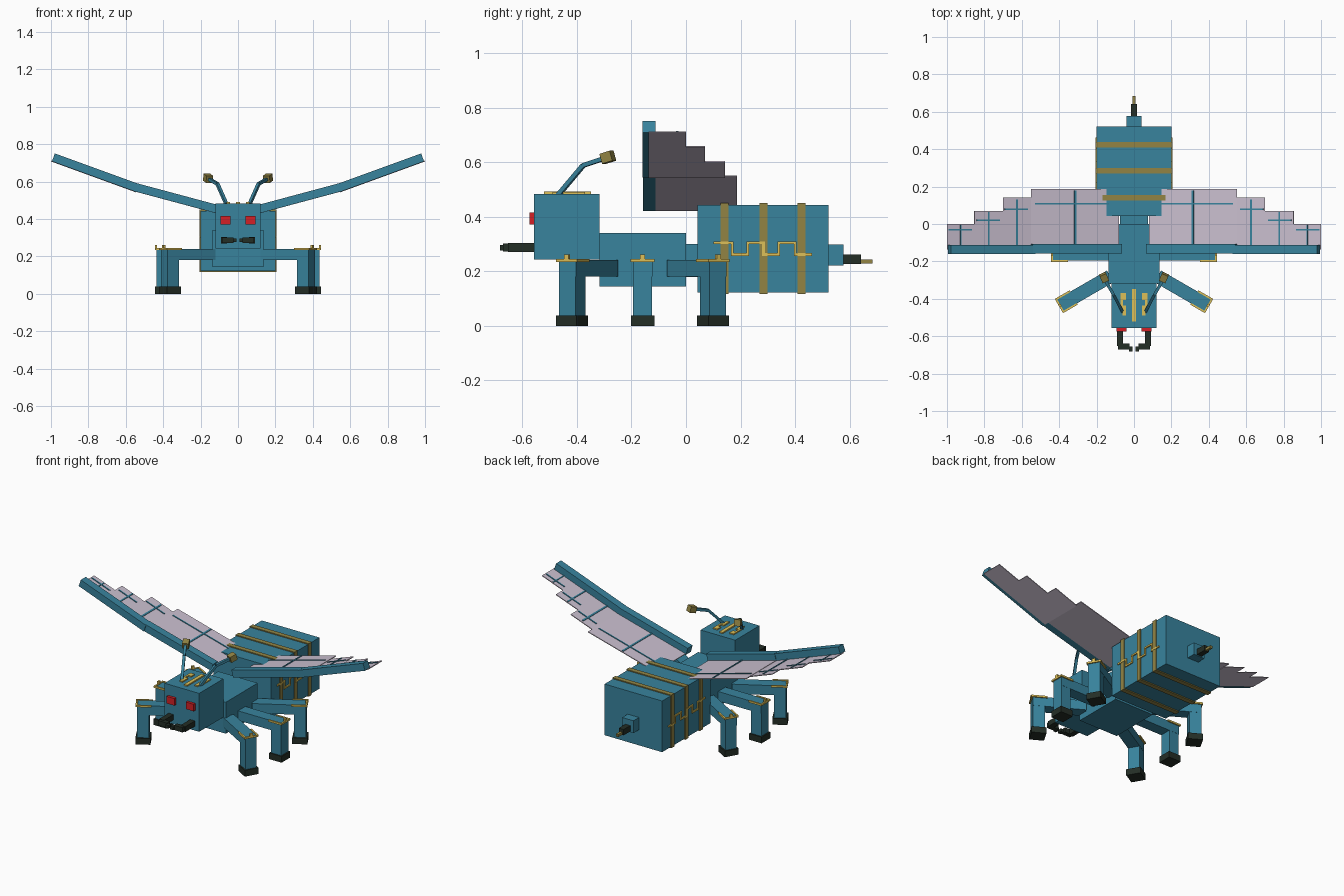
import bpy, math
from mathutils import Vector, Matrix

if "Cube" in bpy.data.objects:
    bpy.data.objects.remove(bpy.data.objects["Cube"])


def material(name, r, g, b):
    m = bpy.data.materials.new(name)
    lin = [((c / 255 + 0.055) / 1.055) ** 2.4 for c in (r, g, b)]
    m.diffuse_color = (*lin, 1)
    m.use_nodes = True
    m.node_tree.nodes["Principled BSDF"].inputs["Base Color"].default_value = m.diffuse_color
    return m


BLUE = material("shell_blue", 56, 131, 157)
DARK = material("dark_horn", 36, 46, 38)
GOLD = material("bright_gold", 222, 192, 88)
BRONZE = material("dull_gold", 146, 132, 68)
RED = material("eye_red", 212, 32, 38)
LILAC = material("wing_lilac", 202, 191, 207)


def box(name, mat, loc, size, rot=None):
    """Box given by centre, size and rotation matrix."""
    x, y, z = (c / 2 for c in size)
    verts = [Vector((i * x, j * y, k * z)) for i in (-1, 1) for j in (-1, 1) for k in (-1, 1)]
    rot = rot or Matrix.Identity(3)
    verts = [rot @ v for v in verts]
    faces = [(0, 1, 3, 2), (4, 6, 7, 5), (0, 4, 5, 1), (2, 3, 7, 6), (0, 2, 6, 4), (1, 5, 7, 3)]
    mesh = bpy.data.meshes.new(name)
    mesh.from_pydata(verts, [], faces)
    mesh.materials.append(mat)
    ob = bpy.data.objects.new(name, mesh)
    ob.location = loc
    bpy.context.collection.objects.link(ob)
    return ob


def span(name, mat, x, y, z):
    """Upright box given by its (low, high) limits on each axis."""
    lim = (x, y, z)
    return box(name, mat, [(a + b) / 2 for a, b in lim], [b - a for a, b in lim])


def bar(name, mat, a, b, width):
    """Square bar between two points."""
    a, b = Vector(a), Vector(b)
    rot = (b - a).to_track_quat('Z', 'Y').to_matrix()
    return box(name, mat, (a + b) / 2, (width, width, (b - a).length), rot)


# Body
span("head", BLUE, (-.12, .12), (-.557, -.317), (.243, .484))
span("thorax", BLUE, (-.137, .137), (-.317, 0), (.144, .341))
span("waist", BLUE, (-.076, .076), (0, .042), (.18, .3))
span("abdomen", BLUE, (-.2, .2), (.042, .522), (.123, .444))
for y in (.141, .284, .423):
    span("abdomen_band", BRONZE, (-.205, .205), (y - .015, y + .015), (.117, .45))

# Tail and sting
span("tail_block", BLUE, (-.039, .039), (.522, .577), (.221, .298))
span("sting", DARK, (-.017, .017), (.577, .642), (.226, .262))
span("sting_tip", BRONZE, (-.008, .008), (.642, .684), (.228, .244))

# Crest on the head
span("crest_strip", GOLD, (-.011, .011), (-.52, -.348), (.484, .492))


def leg(s, hip_y, angle):
    """Leg on side s, turned by angle around the vertical."""
    rot = Matrix.Rotation(s * angle, 3, 'Z')
    hip = Vector((s * .127, hip_y, 0))

    def part(name, mat, u, v, z):
        c = Vector((s * (u[0] + u[1]) / 2, (v[0] + v[1]) / 2, (z[0] + z[1]) / 2))
        box(name, mat, hip + rot @ c, (u[1] - u[0], v[1] - v[0], z[1] - z[0]), rot)

    part("upper_leg", BLUE, (0, .309), (-.036, .036), (.181, .241))
    part("lower_leg", BLUE, (.239, .309), (-.035, .035), (.037, .182))
    part("foot", DARK, (.231, .317), (-.043, .043), (0, .039))
    for v in (-.039, .039):
        part("knee_side_trim", GOLD, (.225, .317), (v - .005, v + .005), (.234, .245))
    part("knee_end_trim", GOLD, (.307, .317), (-.043, .043), (.234, .245))
    part("knee_stud", GOLD, (.305, .317), (-.009, .009), (.241, .261))


def wing(s):
    """Two-part wing with spar, stepped membrane and veins."""
    def make(start, a, w, thick, name, mat, x, y):
        u0, u1 = ((v - start[0]) / math.cos(a) for v in x)
        u = (u0 + u1) / 2
        loc = (s * (start[0] + u * math.cos(a) - w * math.sin(a)), (y[0] + y[1]) / 2,
               start[1] + u * math.sin(a) + w * math.cos(a))
        box(name, mat, loc, (u1 - u0, y[1] - y[0], thick), Matrix.Rotation(-s * a, 3, 'Y'))

    inner, ia = (.07, .442), math.radians(15)
    outer, oa = (.54, .567), math.radians(20)
    make(inner, ia, 0, .045, "inner_spar", BLUE, (.07, .545), (-.157, -.108))
    make(outer, oa, 0, .045, "outer_spar", BLUE, (.535, .987), (-.16, -.111))
    make(inner, ia, -.0205, .005, "inner_membrane", LILAC, (.075, .545), (-.112, .187))
    for x0, x1, y1 in ((.537, .693, .143), (.693, .847, .07), (.847, .992, 0)):
        make(outer, oa, -.0225, .005, "outer_membrane", LILAC, (x0, x1), (-.137, y1))

    # Veins lie on top of the membrane
    make(inner, ia, -.0165, .004, "inner_vein", BLUE, (.305, .315), (-.11, .18))
    make(inner, ia, -.0165, .004, "inner_vein", BLUE, (.1, .525), (.104, .112))
    for xc, y1, yc, h in ((.62, .13, .08, .005), (.77, .065, .02, .004), (.92, -.005, -.032, .003)):
        make(outer, oa, -.0185, .004, "outer_vein", BLUE, (xc - h, xc + h), (-.112, y1))
        make(outer, oa, -.0185, .004, "outer_vein", BLUE, (xc - .06, xc + .065), (yc - .004, yc + .004))


for s in (-1, 1):
    def side(name, mat, x, y, z):
        span(name, mat, sorted((s * x[0], s * x[1])), y, z)

    leg(s, -.28, -math.radians(30))
    leg(s, -.159, 0)
    leg(s, -.038, math.radians(30))
    wing(s)

    # Face
    side("eye", RED, (.04, .094), (-.574, -.555), (.371, .415))
    side("jaw_arm", DARK, (.058, .091), (-.652, -.555), (.27, .304))
    side("jaw_hook", DARK, (.025, .085), (-.67, -.64), (.272, .302))
    side("jaw_tip", DARK, (.007, .027), (-.682, -.655), (.276, .296))

    # Small crest marks beside the centre strip
    side("crest_mark", GOLD, (.042, .062), (-.405, -.37), (.484, .491))
    side("crest_mark", GOLD, (.042, .062), (-.49, -.435), (.484, .491))
    side("crest_link", GOLD, (.06, .072), (-.45, -.37), (.484, .491))

    # Antenna
    p = [(s * .062, -.468, .48), (s * .11, -.377, .588), (s * .152, -.305, .612), (s * .168, -.268, .624)]
    bar("antenna_lower", BLUE, p[0], p[1], .016)
    bar("antenna_upper", BLUE, p[1], p[2], .016)
    bar("antenna_knob", BRONZE, p[2], p[3], .038)

    # Stepped gold line along the abdomen side
    ys = (.105, .17, .226, .284, .34, .4, .457)
    for i in range(6):
        z = (.305, .262)[i % 2]
        side("step_line", GOLD, (.198, .207), (ys[i] - .005, ys[i + 1] + .005), (z - .005, z + .005))
        if i:
            side("step_riser", GOLD, (.198, .2065), (ys[i] - .005, ys[i] + .005), (.262, .305))
